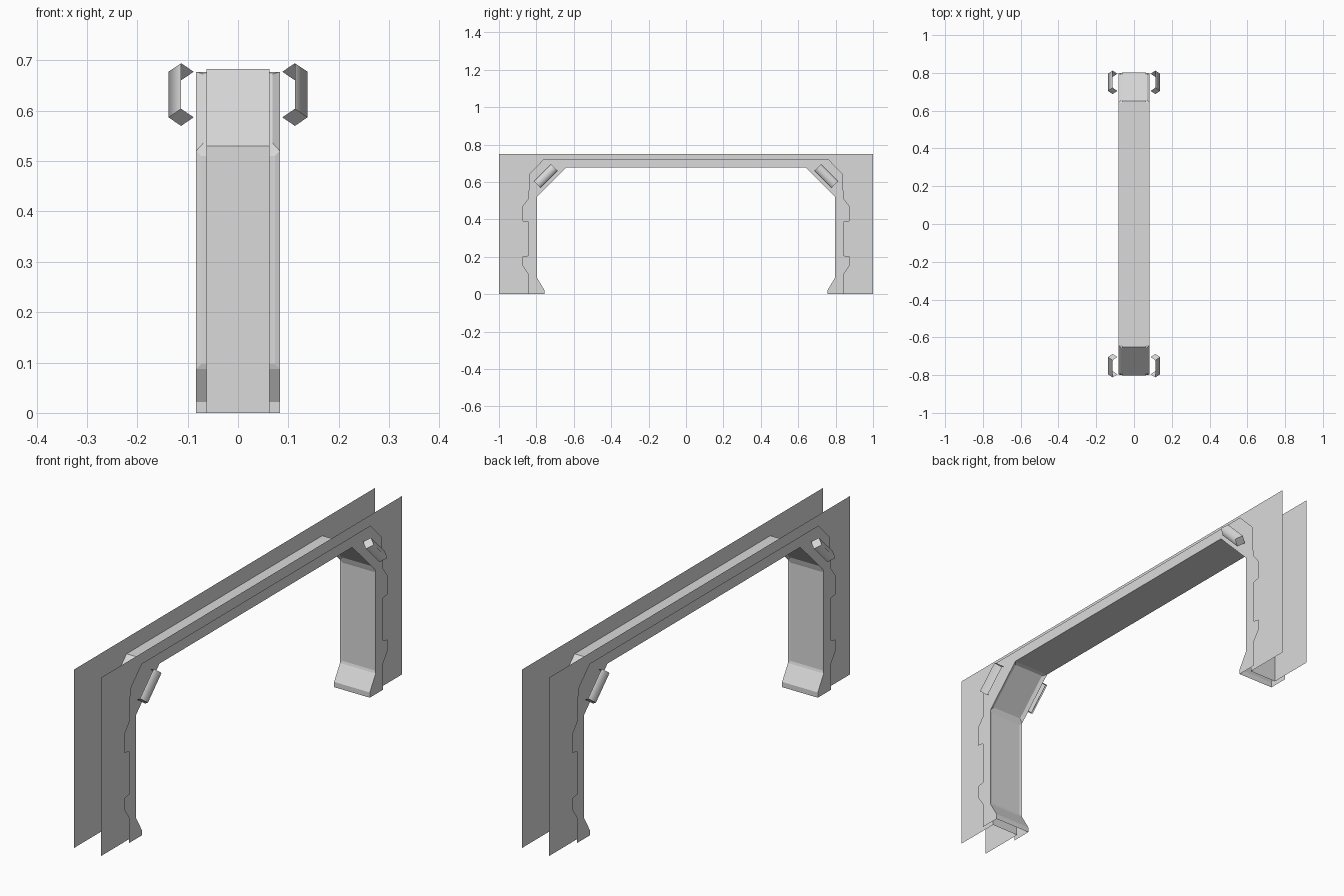
import bpy
import bmesh
from mathutils import Vector

if "Cube" in bpy.data.objects:
    bpy.data.objects.remove(bpy.data.objects["Cube"])

GREY = (0.7, 0.7, 0.7, 1.0)
mat = bpy.data.materials.new("light_grey")
mat.use_nodes = True
mat.diffuse_color = GREY
mat.node_tree.nodes["Principled BSDF"].inputs["Base Color"].default_value = GREY

WALL_X = 0.063
FRAME_X = 0.083


def finish(bm, name):
    mesh = bpy.data.meshes.new(name)
    bm.normal_update()
    bm.to_mesh(mesh)
    bm.free()
    mesh.materials.append(mat)
    obj = bpy.data.objects.new(name, mesh)
    bpy.context.collection.objects.link(obj)
    return obj


def arch(half):
    """Full path over the opening from the (distance, height) points of one leg."""
    return [(-y, z) for y, z in half] + [(y, z) for y, z in reversed(half)]


def sheet(name, inner, outer, x):
    """Flat side sheet between an inner and an outer arch path."""
    bm = bmesh.new()
    loop = arch(outer) + arch(inner)[::-1]
    face = bm.faces.new([bm.verts.new((x, y, z)) for y, z in loop])
    face.normal_update()
    if face.normal.x * x < 0:
        face.normal_flip()
    return finish(bm, name)


def ribbon(half, x):
    """Strip spanning the width of the arch along its path."""
    bm = bmesh.new()
    rows = [[bm.verts.new((sx, y, z)) for sx in (-x, x)] for y, z in arch(half)]
    faces = [bm.faces.new((a[0], b[0], b[1], a[1])) for a, b in zip(rows, rows[1:])]
    bm.normal_update()
    return bm, faces


# Wall panels and the reveal between them
reveal = [(0.803, 0), (0.803, 0.53), (0.65, 0.683)]
wall = [(1, 0), (1, 0.75)]
# Door frame outlines
opening = [(0.757, 0), (0.757, 0.022), (0.796, 0.087), (0.796, 0.52), (0.64, 0.677)]
trim = [(0.843, 0), (0.843, 0.107), (0.873, 0.15), (0.873, 0.2), (0.843, 0.206),
        (0.843, 0.385), (0.873, 0.39), (0.873, 0.472), (0.843, 0.51),
        (0.836, 0.645), (0.76, 0.722)]

for side, s in (("left", 1), ("right", -1)):
    sheet(side + "_wall_panel", reveal, wall, s * WALL_X)
    sheet(side + "_frame_trim", opening, trim, s * FRAME_X)

bm, faces = ribbon(reveal, WALL_X)
finish(bm, "wall_reveal")

# Frame lining, with shallow leg recesses and inset corner panels
bm, faces = ribbon(opening, FRAME_X)
legs = [f for f in faces if abs(f.normal.y) > 0.99 and f.calc_center_median().z > 0.1]
corners = [f for f in faces if f.normal.z < -0.5 and abs(f.normal.y) > 0.5]
bmesh.ops.inset_individual(bm, faces=legs, thickness=0.014, depth=-0.003)
bmesh.ops.inset_individual(bm, faces=corners, thickness=0.02, depth=-0.008)
finish(bm, "frame_lining")


def handle(name, sx, sy):
    """Half-open diamond bar lying along the corner slope."""
    bm = bmesh.new()
    centre = Vector((sx * 0.113, sy * 0.75, 0.632))
    along = Vector((0, -sy, 1)).normalized() * 0.064
    across = Vector((0, sy, 1)).normalized() * 0.024
    out = Vector((sx * 0.025, 0, 0))

    def add(points, smooth, away):
        face = bm.faces.new([bm.verts.new(p) for p in points])
        face.smooth = smooth
        face.normal_update()
        if face.normal.dot(away) < 0:
            face.normal_flip()

    # Two outer faces
    for k in (1, -1):
        edge, ridge = centre + across * k, centre + out
        add((edge - along, ridge - along, ridge + along, edge + along),
            True, out + across * k)
    bmesh.ops.remove_doubles(bm, verts=bm.verts[:], dist=0.0001)
    # End caps
    for k in (1, -1):
        end = centre + along * k
        add((end + out, end + across, end - out, end - across), False, along * k)
    finish(bm, name)


for side, sx in (("left", 1), ("right", -1)):
    for place, sy in (("front", -1), ("back", 1)):
        handle(f"{place}_{side}_handle", sx, sy)
